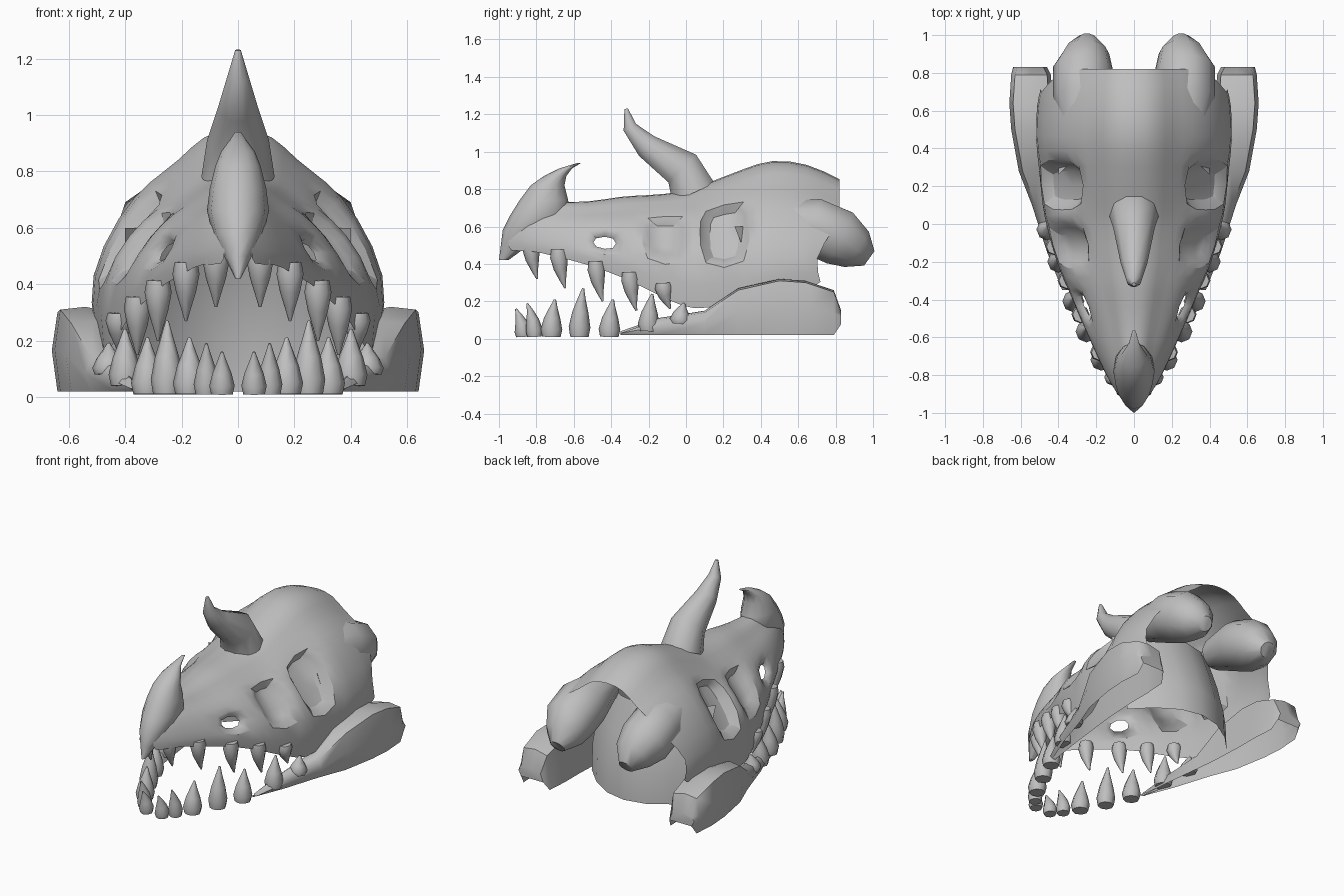
import bpy, bmesh, math
from mathutils import Vector

cube = bpy.data.objects.get("Cube")
if cube:
    bpy.data.objects.remove(cube, do_unlink=True)

GREY = (.52, .52, .52, 1)
bone = bpy.data.materials.new("grey bone")
bone.use_nodes = True
bone.diffuse_color = GREY
bone.node_tree.nodes["Principled BSDF"].inputs["Base Color"].default_value = GREY


def finish(bm, name, mirror=False, soften=False):
    """Turn a bmesh into a smooth shaded bone object."""
    bmesh.ops.recalc_face_normals(bm, faces=bm.faces)
    mesh = bpy.data.meshes.new(name)
    bm.to_mesh(mesh)
    bm.free()
    part = bpy.data.objects.new(name, mesh)
    bpy.context.collection.objects.link(part)
    mesh.materials.append(bone)
    bpy.ops.object.select_all(action="DESELECT")
    part.select_set(True)
    bpy.context.view_layer.objects.active = part
    bpy.ops.object.shade_smooth_by_angle(angle=math.radians(80 if soften else 50))
    if mirror:
        modifier = part.modifiers.new("Mirror", "MIRROR")
        modifier.use_clip = True
    if soften:
        modifier = part.modifiers.new("Soften", "SUBSURF")
        modifier.levels = modifier.render_levels = 1


def loft(bm, rows, closed=False):
    """Bridge rows of points; returns verts and faces as [station][strip]."""
    verts = [[bm.verts.new(point) for point in row] for row in rows]
    count = len(verts[0])
    strips = range(count if closed else count - 1)
    faces = [[bm.faces.new((a[j], a[(j + 1) % count], b[(j + 1) % count], b[j]))
              for j in strips] for a, b in zip(verts, verts[1:])]
    return verts, faces


def angles(sides):
    return [math.tau * k / sides for k in range(sides)]


def capped_tube(name, rows, mirror):
    bm = bmesh.new()
    verts, _ = loft(bm, rows, closed=True)
    bm.faces.new(verts[0])
    bm.faces.new(verts[-1])
    finish(bm, name, mirror)


def tapered_tube(name, centres, radii, mirror=False, sides=10):
    """Round tube with one radius for each centre of its path."""
    points = [Vector(centre) for centre in centres]
    rows = []
    for i, (point, radius) in enumerate(zip(points, radii)):
        ahead = points[min(i + 1, len(points) - 1)]
        tangent = (ahead - points[max(i - 1, 0)]).normalized()
        side = (Vector((1, 0, 0)) - tangent * tangent.x).normalized()
        other = tangent.cross(side)
        rows.append([point + radius * (side * math.cos(a) + other * math.sin(a))
                     for a in angles(sides)])
    capped_tube(name, rows, mirror)


def hollow(faces, rim, push, pierce=False):
    """Sink a fossa into the shell, optionally opening its floor."""
    bmesh.ops.inset_region(bm, faces=faces, thickness=rim, use_even_offset=True)
    for vert in {v for face in faces for v in face.verts}:
        vert.co += Vector(push)
    if pierce:
        bmesh.ops.delete(bm, geom=faces, context="FACES")


# Skull shell: half arches (y, crown height, half width, tooth line height)
arches = [(-.95, .62, .05, .46), (-.85, .72, .13, .48), (-.7, .74, .2, .44),
          (-.53, .73, .28, .4), (-.34, .77, .36, .33), (-.22, .77, .42, .27),
          (0, .79, .48, .16), (.09, .83, .5, .16), (.32, .92, .52, .2),
          (.45, .97, .54, .25), (.65, .95, .53, .29), (.82, .86, .51, .28)]
arch_shape = [(0, 1), (.24, .95), (.38, .78), (.58, .65), (.79, .43), (1, 0)]
rows = []
for y, crown, width, rim in arches:
    cheek = .42 + .12 * max(0, -.1 - y)
    row = [Vector((width * u, y, cheek + (crown - cheek) * v)) for u, v in arch_shape]
    rows.append(row + [Vector((width * .95, y, rim))])
# The back edge swings forward at the cheek, leaving a small tab below
rows[-1][-2].y = .66
rows[-1][-1].y = .75
bm = bmesh.new()
_, shell = loft(bm, rows)
eye_socket, cheek_opening, nostril = shell[7][3:5], shell[5][3:5], shell[3][4:5]
hollow(eye_socket, .04, (-.08, 0, -.04))
hollow(cheek_opening, .035, (-.07, 0, -.03))
hollow(nostril, .03, (-.04, 0, -.01), pierce=True)
finish(bm, "skull", mirror=True, soften=True)

# Beak with upturned nose horn: oval rings (height, front, back, half width)
rings = [(.42, -1, -.95, .01), (.5, -.99, -.84, .05), (.58, -.98, -.7, .09),
         (.66, -.94, -.62, .11), (.74, -.89, -.63, .1), (.82, -.83, -.65, .08),
         (.87, -.76, -.64, .06), (.91, -.68, -.61, .03), (.94, -.58, -.56, .01)]
capped_tube("beak_horn", [
    [(width * math.sin(a), (front + back + (front - back) * math.cos(a)) / 2, z)
     for a in angles(12)] for z, front, back, width in rings], mirror=False)

# Forehead horn, curving up and forward
tapered_tube("forehead_horn",
             [(0, .04, .78), (0, -.02, .91), (0, -.21, 1.03), (0, -.3, 1.13), (0, -.32, 1.23)],
             [.13, .11, .07, .04, .01])

# Rear lobes hanging behind the crown
tapered_tube("rear_lobe",
             [(.27, .45, .64), (.27, .68, .6), (.27, .82, .54), (.25, .91, .48), (.25, .98, .43)],
             [.1, .16, .16, .12, .05], mirror=True)

# Throat wall closing the back of the mouth, sloping back as it drops
bm = bmesh.new()
loft(bm, [[(x, y - 1.5 * x * x, z) for x in (0, .14, .28, .4)]
          for z, y in ((.6, .5), (.4, .58), (.2, .64), (.02, .65))])
finish(bm, "throat_wall", mirror=True)

# Lower jaw: beam open underneath (y, outer x, inner x, bottom, top)
beam = [(-.35, .38, .34, .02, .04), (-.15, .46, .37, .02, .11), (.1, .54, .4, .02, .15),
        (.28, .61, .42, .02, .27), (.5, .65, .43, .02, .32), (.64, .66, .43, .02, .31),
        (.79, .65, .44, .02, .26), (.83, .64, .46, .08, .15)]
bm = bmesh.new()
verts, _ = loft(bm, [
    [(outer - .02, y, low), (outer, y, (low + top) / 2), (outer - .02, y, top - .01),
     ((outer + inner) / 2, y, top), (inner + .02, y, top - .02), (inner, y, low)]
    for y, outer, inner, low, top in beam])
bm.faces.new(verts[-1])
finish(bm, "lower_jaw", mirror=True)


def tooth(name, y, front, root, tip, radius, lean):
    """Curved cone set on the tooth row, which widens back from its front."""
    x = .5 * (y - front) ** .62
    steps = [0, .2, .5, .8, 1]
    tapered_tube(name, [(x, y + lean * t * t, root + (tip - root) * t) for t in steps],
                 [radius * scale for scale in (.85, 1, .75, .35, .1)], mirror=True, sides=8)


# Upper fangs, rooted along the rising tooth line (y, tip height)
for y, tip in [(-.83, .32), (-.68, .27), (-.48, .2), (-.3, .15), (-.12, .16)]:
    tooth("upper_fang", y, -.88, .26 - .32 * y, tip, .048, .035)

# Lower teeth (y, root height, tip height)
for y, root, tip in [(-.87, .01, .16), (-.81, .01, .19), (-.72, .01, .21),
                     (-.57, .01, .27), (-.41, .01, .21), (-.2, .04, .24), (-.03, .08, .19)]:
    tooth("lower_tooth", y, -.9, root, tip, .045 if y < -.8 else .058, -.04 if y < -.8 else .02)
